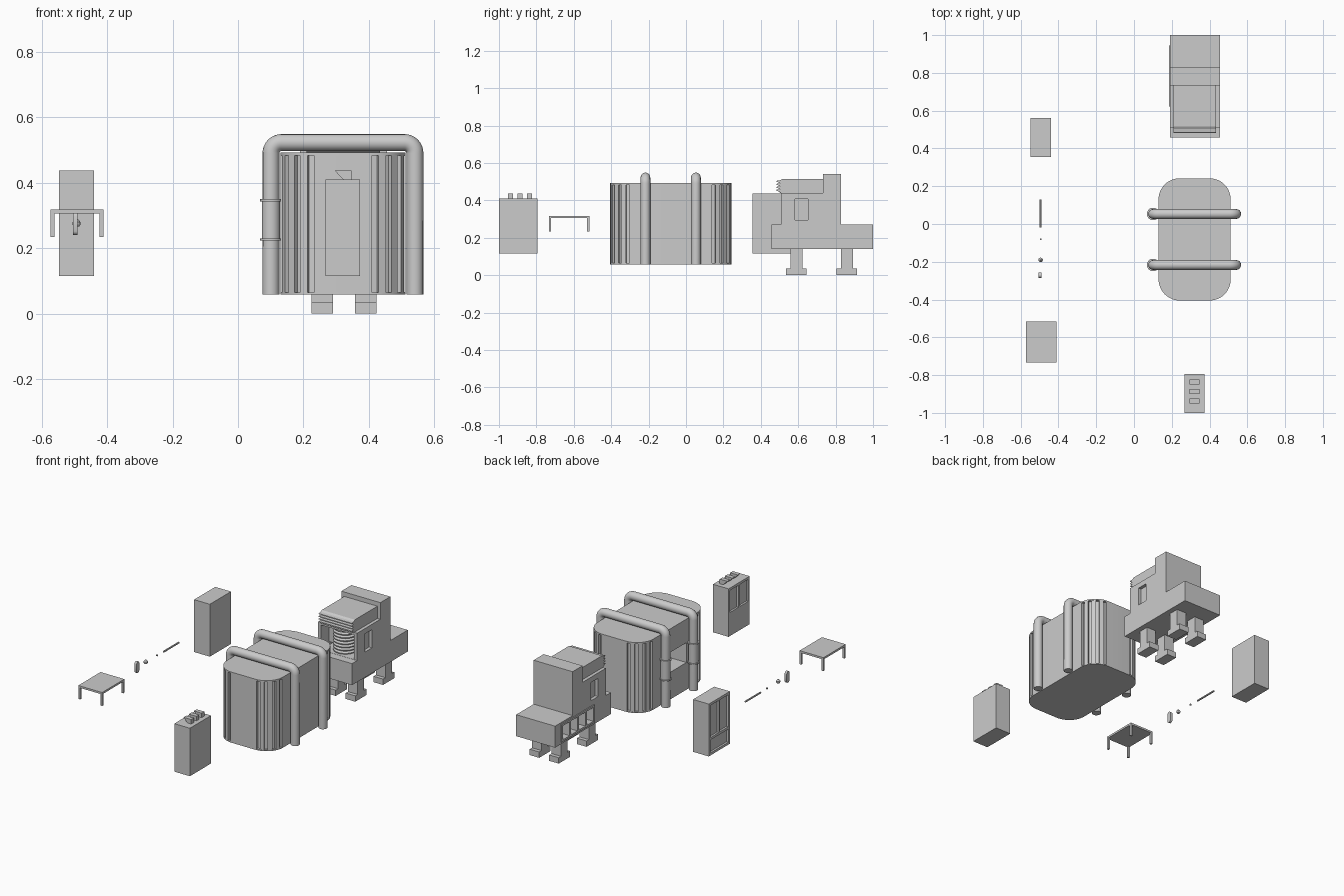
import bpy, bmesh
from math import sin, cos, pi, radians

if "Cube" in bpy.data.objects:
    bpy.data.objects.remove(bpy.data.objects["Cube"])


def finish(name, bm, smooth=False):
    bmesh.ops.recalc_face_normals(bm, faces=bm.faces)
    me = bpy.data.meshes.new(name)
    bm.to_mesh(me)
    bm.free()
    ob = bpy.data.objects.new(name, me)
    bpy.context.collection.objects.link(ob)
    if smooth:
        activate(ob)
        bpy.ops.object.shade_smooth_by_angle(angle=radians(30))
    return ob


def activate(ob):
    bpy.ops.object.select_all(action='DESELECT')
    ob.select_set(True)
    bpy.context.view_layer.objects.active = ob


def add_box(bm, x0, x1, y0, y1, z0, z1):
    vs = bmesh.ops.create_cube(bm, size=1)['verts']
    for v in vs:
        v.co.x = x1 if v.co.x > 0 else x0
        v.co.y = y1 if v.co.y > 0 else y0
        v.co.z = z1 if v.co.z > 0 else z0


def boxes(name, *specs):
    bm = bmesh.new()
    for s in specs:
        add_box(bm, *s)
    return finish(name, bm)


def cut(ob, *specs):
    cutter = boxes("cutter", *specs)
    cutter.hide_render = True
    m = ob.modifiers.new("cut", 'BOOLEAN')
    m.operation, m.solver, m.object = 'DIFFERENCE', 'EXACT', cutter
    activate(ob)
    bpy.ops.object.modifier_apply(modifier=m.name)
    bpy.data.objects.remove(cutter)


def prism(name, pts, axis, lo, hi, smooth=False):
    """Extrude a 2D outline along the given axis."""
    def place(p, t):
        return {'x': (t, p[0], p[1]), 'y': (p[0], t, p[1]), 'z': (p[0], p[1], t)}[axis]
    bm = bmesh.new()
    a = [bm.verts.new(place(p, lo)) for p in pts]
    b = [bm.verts.new(place(p, hi)) for p in pts]
    bm.faces.new(a)
    bm.faces.new(b)
    for i in range(len(pts)):
        j = (i + 1) % len(pts)
        bm.faces.new((a[i], a[j], b[j], b[i]))
    return finish(name, bm, smooth)


def lathe(name, prof, cx, cy, n=32):
    """Revolve a (radius, z) profile, closed with end caps."""
    bm = bmesh.new()
    rings = [[bm.verts.new((cx + r * cos(2 * pi * i / n), cy + r * sin(2 * pi * i / n), z))
              for i in range(n)] for r, z in prof]
    for a, b in zip(rings, rings[1:]):
        for i in range(n):
            j = (i + 1) % n
            bm.faces.new((a[i], a[j], b[j], b[i]))
    bm.faces.new(rings[0])
    bm.faces.new(rings[-1])
    return finish(name, bm, True)


# Tank: rounded rectangle with vertical grooves in the corners
X0, X1, Y0, Y1, R = .13, .512, -.405, .242, .112


def tank_outline(grooves):
    pts = []
    for k, (cx, cy) in enumerate([(X1 - R, Y1 - R), (X0 + R, Y1 - R), (X0 + R, Y0 + R), (X1 - R, Y0 + R)]):
        if grooves:
            seq = [(0, R)]
            for g in (10, 33, 57, 80):
                seq += [(g - 5, R), (g - 5, R - .014), (g + 5, R - .014), (g + 5, R)]
            seq.append((90, R))
        else:
            seq = [(a * 7.5, R) for a in range(13)]
        for a, r in seq:
            t = radians(a + 90 * k)
            pts.append((cx + r * cos(t), cy + r * sin(t)))
    return pts


tank = prism("tank_body", tank_outline(True), 'z', .065, .483)
cut(tank, (.05, .27, -.19, .03, .225, .347))
activate(tank)
bpy.ops.object.shade_smooth_by_angle(angle=radians(20))
prism("tank_lid", tank_outline(False), 'z', .483, .492, True)
prism("tank_base", tank_outline(False), 'z', .058, .065, True)

# Pipes bent over the tank, with a flanged sleeve on the left leg
for tag, y in (("front", -.217), ("rear", .053)):
    xl, xr, zt, b = .101, .541, .523, .032
    path = [(xl, .058)]
    path += [(xl + b - b * cos(t), zt - b + b * sin(t)) for t in [i * pi / 16 for i in range(9)]]
    path += [(xr - b + b * sin(t), zt - b + b * cos(t)) for t in [i * pi / 16 for i in range(9)]]
    path.append((xr, .058))
    cu = bpy.data.curves.new(tag + "_pipe", 'CURVE')
    cu.dimensions, cu.bevel_depth, cu.bevel_resolution, cu.use_fill_caps = '3D', .026, 6, True
    sp = cu.splines.new('POLY')
    sp.points.add(len(path) - 1)
    for p, (x, z) in zip(sp.points, path):
        p.co = (x, y, z, 1)
    sp.use_smooth = True
    bpy.context.collection.objects.link(bpy.data.objects.new(tag + "_pipe", cu))
    lathe(tag + "_pipe_sleeve", [(.033, .223), (.033, .23), (.028, .23), (.028, .343),
                                 (.033, .343), (.033, .35)], xl, y)

# Machine base with a framed row of vents on the left side
base = boxes("machine_base", (.19, .455, .458, 1.0, .14, .272))
vents = [(.1, .23, y, y + .062, .165, .25) for y in (.637, .714, .791, .868)]
cut(base, *vents)
frame = boxes("vent_frame", (.184, .191, .622, .945, .153, .262))
cut(frame, *vents)

# Legs and feet
for sx, x in (("left", .225), ("right", .358)):
    for sy, y in (("front", .59), ("rear", .86)):
        boxes(f"{sy}_{sx}_leg", (x, x + .065, y - .032, y + .032, .03, .145))
        boxes(f"{sy}_{sx}_foot", (x, x + .065, y - .055, y + .055, 0, .036))

# Open-fronted cabin with side windows, and tall rear block
cabin = boxes("cabin", (.19, .455, .507, .735, .268, .44))
cut(cabin, (.21, .435, .4, .715, .273, .425), (.1, .55, .583, .652, .295, .407))
boxes("rear_block", (.19, .455, .733, .83, .268, .542))

# Ribbed core in the cabin
core, n = [], 8
for i in range(n):
    z, h = .272 + i * .155 / n, .155 / n
    core += [(.054, z), (.068, z + h * .3), (.068, z + h * .6), (.054, z + h * .9)]
lathe("ribbed_core", core, .322, .583)

# Hood with saw-tooth louvres along the front
hood = [(.735, .44), (.5, .44)]
for i in range(4):
    z = .443 + i * .016
    hood += [(.503, z), (.482, z + .011), (.484, z + .014)]
hood += [(.503, .508), (.515, .515), (.735, .515)]
prism("louvred_hood", hood, 'x', .21, .435)

# Lever cabinet
lever_cab = boxes("lever_cabinet", (.267, .373, -1.0, -.795, .115, .41))
cut(lever_cab, (.2, .279, -.985, -.905, .26, .395), (.2, .279, -.89, -.81, .26, .395))
for i, y in enumerate((-.951, -.9, -.849)):
    prism(f"lever_{i + 1}", [(.295, .438), (.347, .438), (.347, .409), (.323, .409)], 'y', y, y + .026)

# Storage cabinet
store = boxes("storage_cabinet", (-.547, -.44, .355, .56, .115, .437))
cut(store, (-.6, -.535, .37, .452, .225, .422), (-.6, -.535, .463, .545, .225, .422),
    (-.6, -.535, .37, .545, .13, .21))

# Table
boxes("table_top", (-.573, -.411, -.733, -.517, .306, .318))
for i, x in enumerate((-.573, -.423)):
    for j, y in enumerate((-.733, -.529)):
        boxes(f"table_leg_{i}{j}", (x, x + .012, y, y + .012, .235, .307))

# Small loose parts in a row: oval plate, pointed knob, pin and rod
oval = [(-.271 + .014 * cos(t), .275 + .021 * (1 if sin(t) >= 0 else -1) + .014 * sin(t))
        for t in [(i + .5) * pi / 8 for i in range(16)]]
prism("oval_plate", oval, 'x', -.505, -.491, True)
lathe("knob", [(.009, .267), (.012, .272), (.012, .28), (.004, .29)], -.494, -.19, 12)
boxes("pin", (-.498, -.49, -.084, -.076, .271, .279))
rod = [(-.494 + .0055 * cos(i * pi / 5), .273 + .0055 * sin(i * pi / 5)) for i in range(10)]
prism("rod", rod, 'y', -.018, .13, True)
